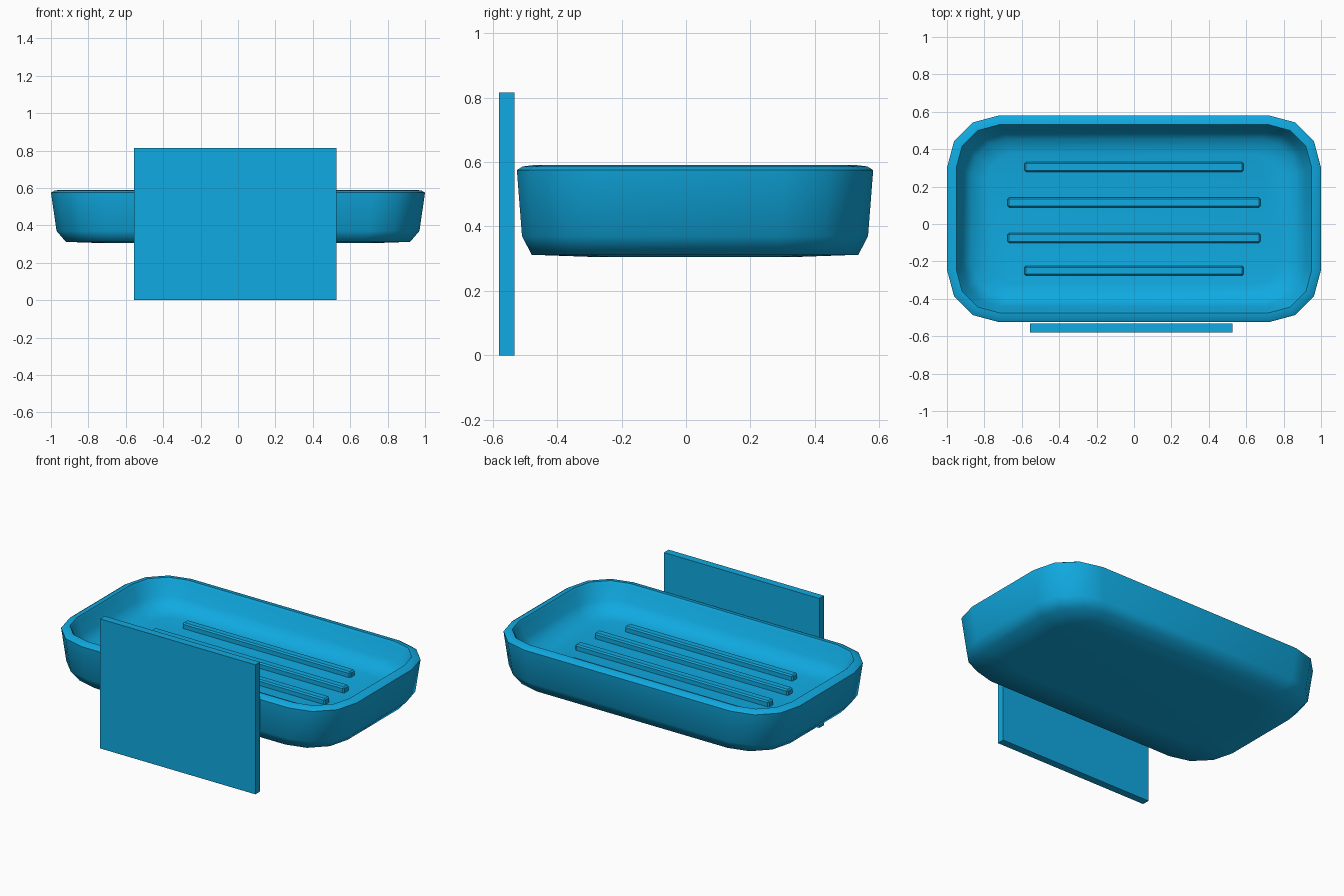
import bpy, bmesh, math

cube = bpy.data.objects.get("Cube")
if cube:
    bpy.data.objects.remove(cube, do_unlink=True)

blue = bpy.data.materials.new("bright_blue")
blue.use_nodes = True
colour = (0.005, 0.40, 0.75, 1)
blue.diffuse_color = colour
blue.node_tree.nodes["Principled BSDF"].inputs["Base Color"].default_value = colour

TRAY_Y = 0.028


def finish(bm, name):
    bmesh.ops.recalc_face_normals(bm, faces=bm.faces)
    mesh = bpy.data.meshes.new(name)
    bm.to_mesh(mesh)
    bm.free()
    mesh.materials.append(blue)
    obj = bpy.data.objects.new(name, mesh)
    bpy.context.collection.objects.link(obj)
    return obj


def box(name, x0, x1, y0, y1, z0, z1):
    bm = bmesh.new()
    bmesh.ops.create_cube(bm, size=1)
    for v in bm.verts:
        v.co.x = x1 if v.co.x > 0 else x0
        v.co.y = y1 if v.co.y > 0 else y0
        v.co.z = z1 if v.co.z > 0 else z0
    return finish(bm, name)


def ring(bm, hx, hy, radius, z):
    """Rounded rectangle with three segments per corner."""
    verts = []
    for i, (sx, sy) in enumerate([(1, 1), (-1, 1), (-1, -1), (1, -1)]):
        for k in range(4):
            a = math.radians(90 * i + 30 * k)
            verts.append(bm.verts.new((sx * (hx - radius) + radius * math.cos(a),
                                       TRAY_Y + sy * (hy - radius) + radius * math.sin(a), z)))
    return verts


# Tray: rings from the underside, up the wall, over the rim, down to the floor
profile = [
    (0.72, 0.31, 0.12, 0.305), (0.92, 0.507, 0.255, 0.312),
    (0.97, 0.537, 0.27, 0.37), (1.0, 0.553, 0.28, 0.575),
    (0.982, 0.535, 0.262, 0.586), (0.95, 0.503, 0.23, 0.59),
    (0.94, 0.493, 0.22, 0.575), (0.915, 0.468, 0.21, 0.49),
    (0.87, 0.425, 0.19, 0.437), (0.78, 0.345, 0.13, 0.42),
]
bm = bmesh.new()
rings = [ring(bm, *p) for p in profile]
for a, b in zip(rings, rings[1:]):
    for i in range(len(a)):
        j = (i + 1) % len(a)
        bm.faces.new((a[i], a[j], b[j], b[i]))
bm.faces.new(rings[0])
bm.faces.new(rings[-1])
tray = finish(bm, "tray")
bpy.ops.object.select_all(action="DESELECT")
tray.select_set(True)
bpy.context.view_layer.objects.active = tray
bpy.ops.object.shade_smooth_by_angle(angle=math.radians(60))

# Raised drainage ribs on the tray floor
for n, (y, half) in enumerate([(0.305, 0.585), (0.115, 0.675), (-0.075, 0.675), (-0.25, 0.585)]):
    rib = box(f"rib_{n + 1}", -half, half, y - 0.026, y + 0.026, 0.41, 0.455)
    bevel = rib.modifiers.new("edge", "BEVEL")
    bevel.width = 0.008
    bevel.segments = 1

# Upright mounting plate against the front of the tray
box("mounting_plate", -0.555, 0.527, -0.58, -0.533, 0, 0.815)
